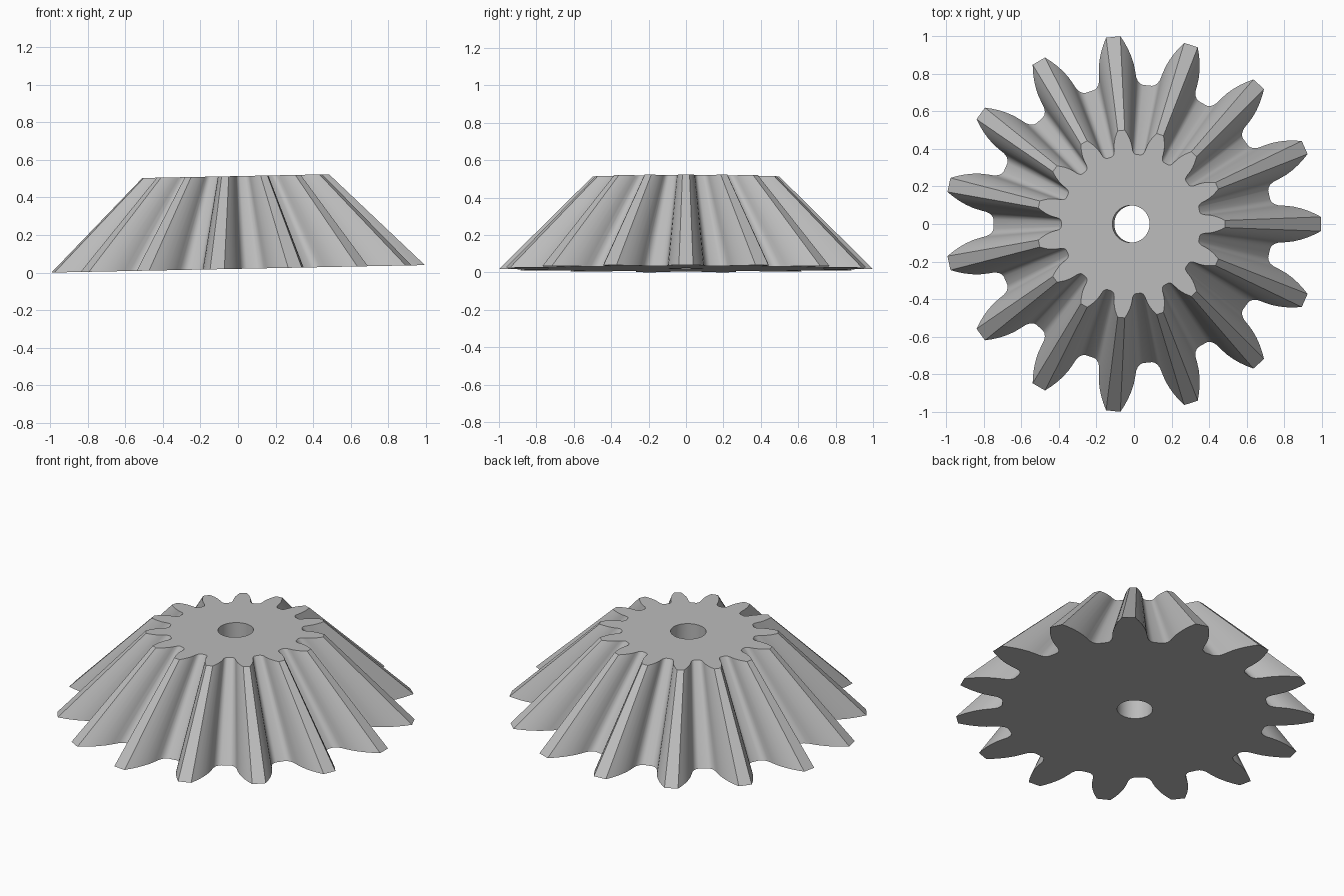
import bpy
import bmesh
import math
from mathutils import Matrix

cube = bpy.data.objects.get("Cube")
if cube:
    bpy.data.objects.remove(cube, do_unlink=True)

TEETH = 15
HEIGHT = 0.493
TAPER = 0.5
BORE = 0.099
TILT = -0.02

# Half tooth from root to tip: (distance along tooth, half width)
HALF_TOOTH = [(0.73, 0.13), (0.737, 0.118), (0.752, 0.106), (0.775, 0.099),
              (0.81, 0.097), (0.85, 0.093), (0.89, 0.084), (0.93, 0.071),
              (0.965, 0.056), (1.0, 0.038)]

steel = bpy.data.materials.new("steel grey")
steel.use_nodes = True
GREY = (0.5, 0.5, 0.5, 1)
steel.diffuse_color = GREY
steel.node_tree.nodes["Principled BSDF"].inputs["Base Color"].default_value = GREY


def gear_outline():
    tooth = [(r, -w) for r, w in HALF_TOOTH] + [(r, w) for r, w in reversed(HALF_TOOTH)]
    points = []
    for i in range(TEETH):
        a = math.tau * i / TEETH
        c, s = math.cos(a), math.sin(a)
        points += [(x * c - y * s, x * s + y * c) for x, y in tooth]
    return points


def circle(radius, count):
    return [(radius * math.cos(math.tau * i / count),
             radius * math.sin(math.tau * i / count)) for i in range(count)]


def ring(bm, points, z, scale=1.0):
    verts = [bm.verts.new((x * scale, y * scale, z)) for x, y in points]
    edges = [bm.edges.new((v, verts[i - 1])) for i, v in enumerate(verts)]
    return verts, edges


def wall(bm, low, high):
    for i in range(len(low)):
        bm.faces.new((low[i - 1], low[i], high[i], high[i - 1]))


bm = bmesh.new()
outline, bore = gear_outline(), circle(BORE, 48)

# Toothed rim and bore rings at bottom and top
rim_low, rim_low_e = ring(bm, outline, 0)
rim_high, rim_high_e = ring(bm, outline, HEIGHT, TAPER)
bore_low, bore_low_e = ring(bm, bore, 0)
bore_high, bore_high_e = ring(bm, bore, HEIGHT)

# Flat ends with the bore left open
bmesh.ops.triangle_fill(bm, use_beauty=True, edges=rim_low_e + bore_low_e, normal=(0, 0, -1))
bmesh.ops.triangle_fill(bm, use_beauty=True, edges=rim_high_e + bore_high_e, normal=(0, 0, 1))

# Tapering teeth and straight bore wall
wall(bm, rim_low, rim_high)
wall(bm, bore_high, bore_low)
bmesh.ops.recalc_face_normals(bm, faces=bm.faces)

# The gear leans slightly to one side
bm.transform(Matrix.Translation((-0.006, 0, 0.02)) @ Matrix.Rotation(TILT, 4, 'Y'))

mesh = bpy.data.meshes.new("bevel_gear")
bm.to_mesh(mesh)
bm.free()
mesh.materials.append(steel)
gear = bpy.data.objects.new("bevel_gear", mesh)
bpy.context.collection.objects.link(gear)

bpy.ops.object.select_all(action='DESELECT')
gear.select_set(True)
bpy.context.view_layer.objects.active = gear
bpy.ops.object.shade_smooth_by_angle(angle=math.radians(30))
